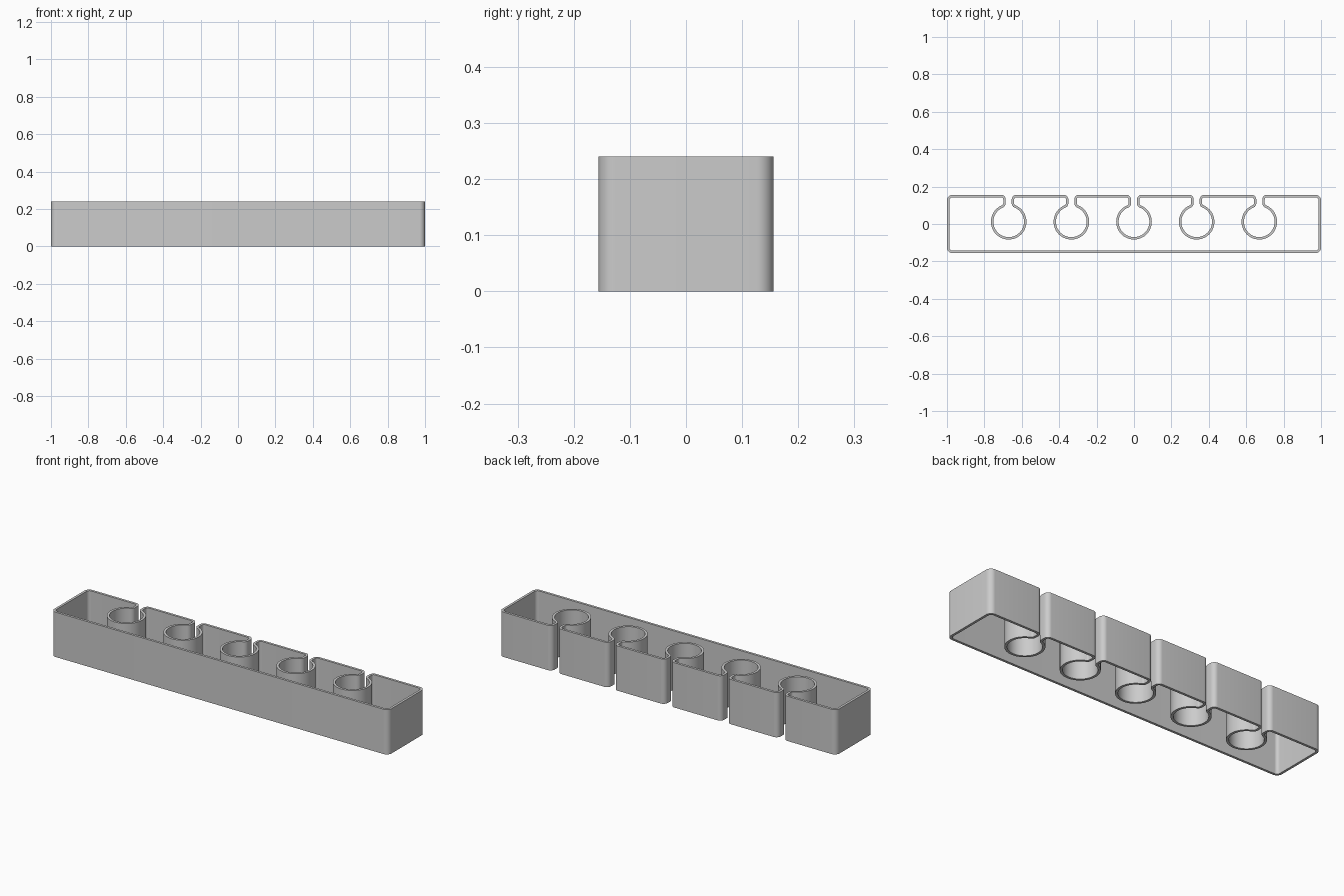
import bpy, bmesh
from math import pi, cos, sin, atan2, sqrt

if "Cube" in bpy.data.objects:
    bpy.data.objects.remove(bpy.data.objects["Cube"])

HALF_X, HALF_Y, HEIGHT = 1.0, 0.156, 0.24
WALL, CORNER = 0.013, 0.03
PITCH, HOLE_Y, HOLE_R = 0.335, 0.012, 0.082
GAP, LIP = 0.016, 0.025          # half slot width, lip radius


def arc(cx, cy, r, a0, a1, n):
    return [(cx + r * cos(a0 + (a1 - a0) * i / n),
             cy + r * sin(a0 + (a1 - a0) * i / n)) for i in range(n + 1)]


def keyhole(cx):
    """Slot and round socket, traced from the +x side to the -x side."""
    dx = GAP + LIP
    dy = sqrt((HOLE_R + LIP) ** 2 - dx ** 2)
    a = atan2(dy, dx)
    half = arc(dx, HALF_Y - LIP, LIP, pi / 2, pi, 8)
    half += arc(dx, HOLE_Y + dy, LIP, pi, pi + a, 10)
    half += arc(0, HOLE_Y, HOLE_R, a, -pi / 2, 28)[1:]
    other = [(-x, y) for x, y in reversed(half[:-1])]
    return [(cx + x, y) for x, y in half + other]


# Outer outline, counter-clockwise, with five keyholes along the back
x, y = HALF_X - CORNER, HALF_Y - CORNER
outline = arc(-x, -y, CORNER, pi, 1.5 * pi, 10)
outline += arc(x, -y, CORNER, -pi / 2, 0, 10)
outline += arc(x, y, CORNER, 0, pi / 2, 10)
for k in (2, 1, 0, -1, -2):
    outline += keyhole(k * PITCH)
outline += arc(-x, y, CORNER, pi / 2, pi, 10)

# Upright ribbon following the outline
bm = bmesh.new()
low = [bm.verts.new((px, py, 0)) for px, py in outline]
top = [bm.verts.new((px, py, HEIGHT)) for px, py in outline]
for i in range(len(outline)):
    j = (i + 1) % len(outline)
    bm.faces.new((low[i], low[j], top[j], top[i]))
mesh = bpy.data.meshes.new("holder_wall")
bm.to_mesh(mesh)
bm.free()
holder = bpy.data.objects.new("holder_wall", mesh)
bpy.context.collection.objects.link(holder)

# Wall thickness grows inward from the outline
mod = holder.modifiers.new("wall", "SOLIDIFY")
mod.thickness = WALL
mod.offset = -1
mod.use_even_offset = True
bpy.context.view_layer.objects.active = holder
holder.select_set(True)
bpy.ops.object.modifier_apply(modifier="wall")
bpy.ops.object.shade_smooth_by_angle(angle=pi / 6)

# Plain grey
grey = bpy.data.materials.new("plain_grey")
grey.use_nodes = True
colour = (0.6, 0.6, 0.6, 1)
grey.diffuse_color = colour
grey.node_tree.nodes["Principled BSDF"].inputs["Base Color"].default_value = colour
mesh.materials.append(grey)
